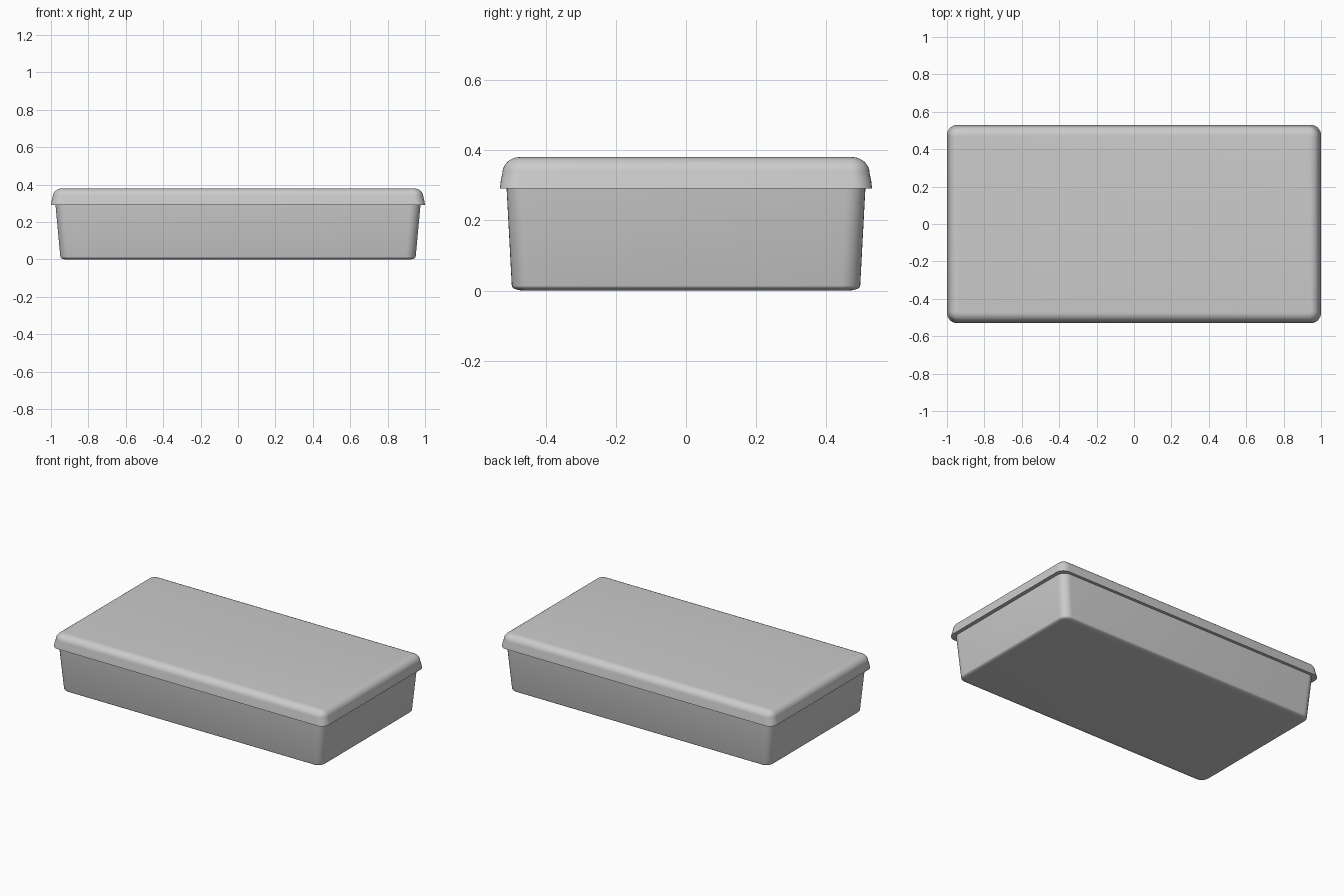
import bpy, bmesh, math

if "Cube" in bpy.data.objects:
    bpy.data.objects.remove(bpy.data.objects["Cube"])


def ring(bm, hx, hy, r, z, n=8):
    """Rounded rectangle of vertices at height z."""
    verts = []
    for k, (sx, sy) in enumerate([(1, 1), (-1, 1), (-1, -1), (1, -1)]):
        for i in range(n + 1):
            a = math.pi / 2 * (k + i / n)
            verts.append(bm.verts.new((sx * (hx - r) + r * math.cos(a),
                                       sy * (hy - r) + r * math.sin(a), z)))
    return verts


def loft(name, sections):
    """Closed shell through stacked rounded rectangles (hx, hy, r, z)."""
    bm = bmesh.new()
    rings = [ring(bm, *s) for s in sections]
    for a, b in zip(rings, rings[1:]):
        for i in range(len(a)):
            j = (i + 1) % len(a)
            bm.faces.new((a[i], a[j], b[j], b[i]))
    bm.faces.new(rings[0][::-1])
    bm.faces.new(rings[-1])
    me = bpy.data.meshes.new(name)
    bm.to_mesh(me)
    bm.free()
    ob = bpy.data.objects.new(name, me)
    bpy.context.collection.objects.link(ob)
    bpy.ops.object.select_all(action='DESELECT')
    ob.select_set(True)
    bpy.context.view_layer.objects.active = ob
    bpy.ops.object.shade_smooth_by_angle(angle=math.radians(35))
    return ob


# Tapered tray with a softly rounded bottom edge
tray = [(0.95 - 0.035 * (1 - math.sin(t)), 0.496 - 0.035 * (1 - math.sin(t)),
         0.055 - 0.035 * (1 - math.sin(t)), 0.014 * (1 - math.cos(t)))
        for t in [math.pi / 2 * i / 6 for i in range(7)]]
tray.append((0.976, 0.511, 0.055, 0.295))
loft("tray", tray)

# Overhanging lid: slightly flared skirt, rounded top edge
lid = [(1.0, 0.53, 0.055, 0.29), (0.996, 0.527, 0.055, 0.315)]
for i in range(9):
    t = math.pi / 2 * i / 8
    d = 0.05 * (1 - math.cos(t))
    lid.append((0.991 - d, 0.523 - d, 0.055 - d, 0.333 + 0.047 * math.sin(t)))
loft("lid", lid)
